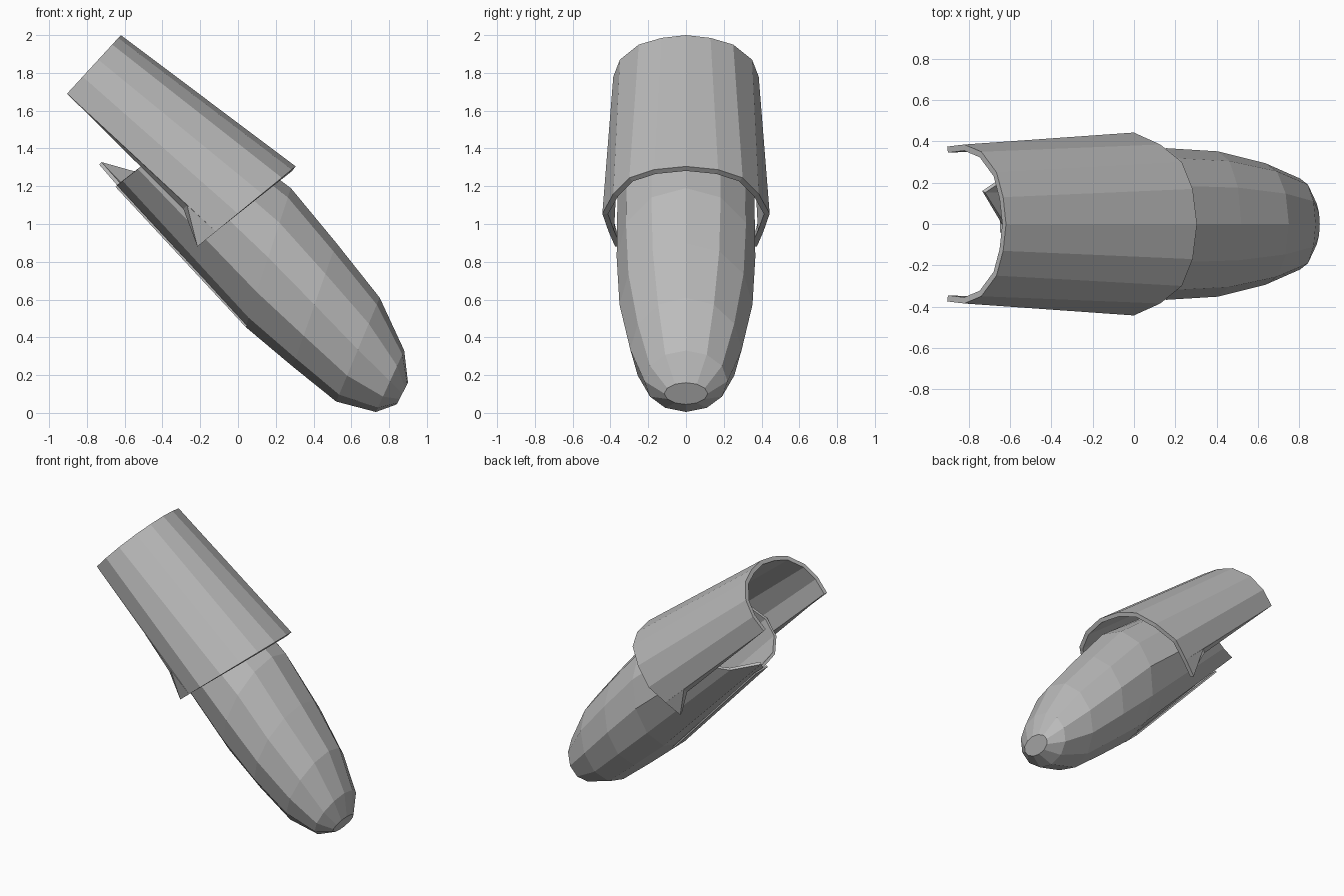
import bpy
from math import sin, cos, tau
from mathutils import Vector

cube = bpy.data.objects.get("Cube")
if cube:
    bpy.data.objects.remove(cube)

grey = bpy.data.materials.new("plain_grey")
grey.use_nodes = True
grey.diffuse_color = (0.5, 0.5, 0.5, 1)
grey.node_tree.nodes["Principled BSDF"].inputs["Base Color"].default_value = (0.5, 0.5, 0.5, 1)


def make_shell(name, verts, faces, thickness, mirror=False):
    mesh = bpy.data.meshes.new(name)
    mesh.from_pydata([tuple(v) for v in verts], [], faces)
    mesh.materials.append(grey)
    obj = bpy.data.objects.new(name, mesh)
    bpy.context.collection.objects.link(obj)
    if mirror:
        mod = obj.modifiers.new("mirror", 'MIRROR')
        mod.use_axis = (False, True, False)
    mod = obj.modifiers.new("thickness", 'SOLIDIFY')
    mod.thickness = thickness
    mod.offset = -1
    return obj


# Closed nose body: rings given by top point, bottom point and half width
SIDES = 12
stations = [
    ((-0.20, 1.55), (-0.64, 1.205), 0.36),
    ((0.28, 1.19), (0.04, 0.455), 0.367),
    ((0.52, 0.90), (0.29, 0.245), 0.352),
    ((0.75, 0.61), (0.52, 0.06), 0.295),
    ((0.88, 0.33), (0.73, 0.005), 0.22),
    ((0.90, 0.16), (0.84, 0.045), 0.115),
]
verts, faces = [], []
for top, bottom, width in stations:
    t = Vector((top[0], 0, top[1]))
    b = Vector((bottom[0], 0, bottom[1]))
    for j in range(SIDES):
        a = tau * j / SIDES
        verts.append((t + b) / 2 + (t - b) / 2 * cos(a) + Vector((0, width * sin(a), 0)))
# Torn rear edge on one side, ending in a spike
verts[3] = Vector((-0.40, 0.36, 1.29))
verts[4] = Vector((-0.56, 0.28, 1.27))
verts[5] = Vector((-0.735, 0.16, 1.315))
for k in range(len(stations) - 1):
    for j in range(SIDES):
        r, f, n = k * SIDES, (k + 1) * SIDES, (j + 1) % SIDES
        faces.append((f + j, f + n, r + n, r + j))
faces.append(tuple(reversed(range(len(verts) - SIDES, len(verts)))))
make_shell("nose_body", verts, faces, 0.02)

# Narrow lip under the torn side
lip = [(0.05, -0.04, 0.462), (0.05, 0.08, 0.462), (-0.64, 0.10, 1.205), (-0.64, -0.04, 1.205)]
make_shell("bottom_lip", lip, [(0, 1, 2, 3)], 0.012)


# Arched sleeve: each outline holds (y, z) pairs lying on a slanted section
def section(outline, top, bottom):
    points = []
    for y, z in outline:
        s = (top[1] - z) / (top[1] - bottom[1])
        points.append(Vector((top[0] + s * (bottom[0] - top[0]), y, z)))
    return points


rear = section([(0, 2.0), (0.13, 1.985), (0.25, 1.95), (0.35, 1.87), (0.385, 1.78), (0.375, 1.69)],
               (-0.62, 2.0), (-0.905, 1.69))
front = section([(0, 1.305), (0.17, 1.288), (0.30, 1.245), (0.385, 1.16), (0.443, 1.055),
                 (0.41, 0.96), (0.375, 0.88)], (0.305, 1.305), (-0.215, 0.88))
n = len(rear)
corner = n + len(front)
faces = [(n + i, n + i + 1, i + 1, i) for i in range(n - 1)]
faces += [(n + 5, corner, 5), (n + 5, n + 6, corner)]
make_shell("upper_sleeve", rear + front + [Vector((-0.27, 0.41, 1.10))], faces, 0.03, mirror=True)
